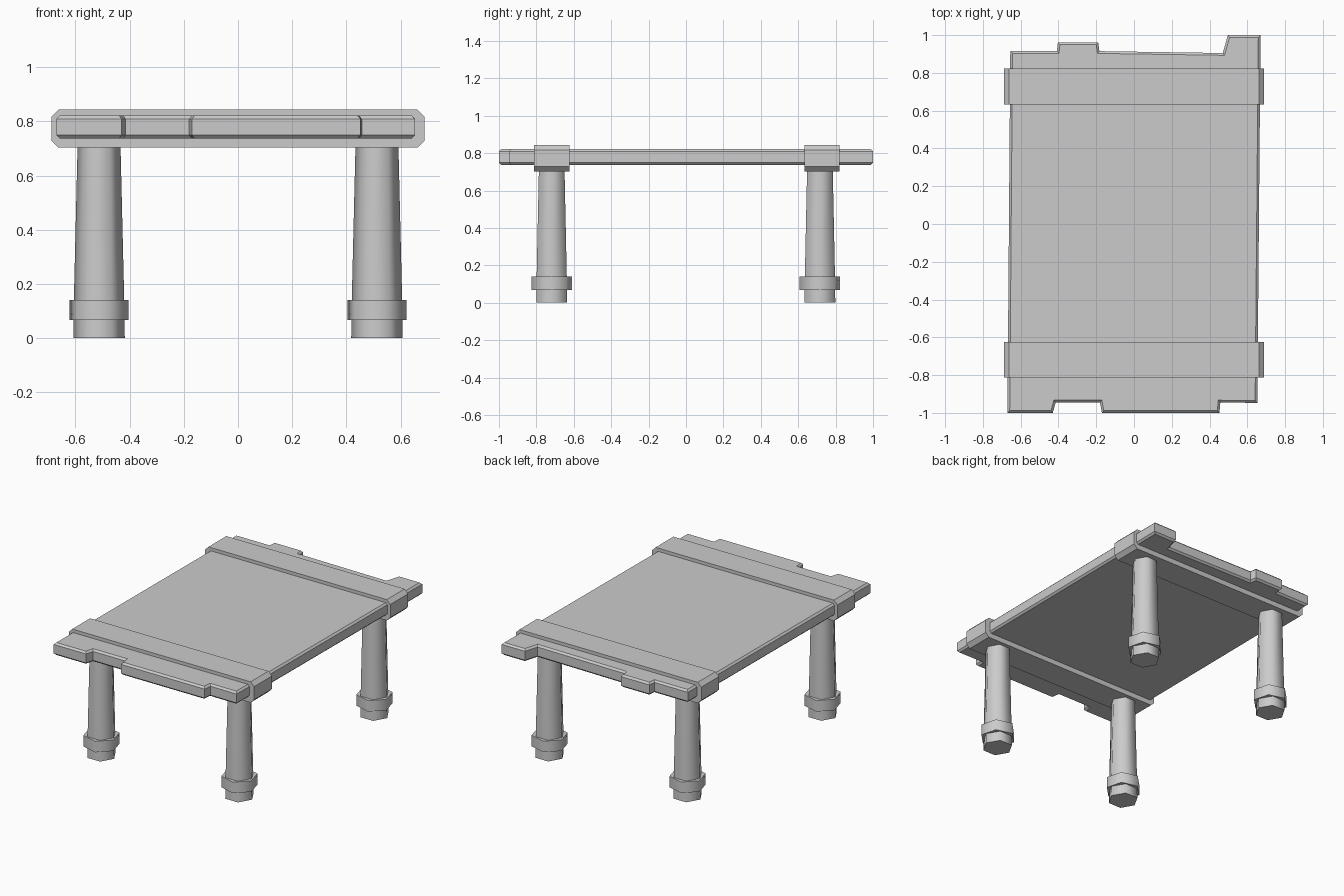
import bpy, bmesh
from math import cos, sin, pi, radians
from mathutils import Vector

if "Cube" in bpy.data.objects:
    bpy.data.objects.remove(bpy.data.objects["Cube"])


def finish(bm, name, smooth=False):
    bmesh.ops.recalc_face_normals(bm, faces=bm.faces)
    mesh = bpy.data.meshes.new(name)
    bm.to_mesh(mesh)
    bm.free()
    obj = bpy.data.objects.new(name, mesh)
    bpy.context.collection.objects.link(obj)
    if smooth:
        bpy.context.view_layer.objects.active = obj
        obj.select_set(True)
        bpy.ops.object.shade_smooth_by_angle(angle=radians(65))
        obj.select_set(False)
    return obj


def prism(name, points, depth, chamfer=0):
    """Extrude a 3D outline along depth, optionally chamfering the cap rims."""
    bm = bmesh.new()
    start = bm.faces.new([bm.verts.new(p) for p in points])
    result = bmesh.ops.extrude_face_region(bm, geom=[start], use_keep_orig=True)
    moved = [g for g in result["geom"] if isinstance(g, bmesh.types.BMVert)]
    bmesh.ops.translate(bm, verts=moved, vec=Vector(depth))
    if chamfer:
        rims = [e for e in bm.edges if abs(e.verts[0].co.z - e.verts[1].co.z) < 1e-5]
        bmesh.ops.bevel(bm, geom=rims, offset=chamfer, segments=1, affect='EDGES')
    return finish(bm, name)


def hex_post(name, x, y, profile, turn=0):
    """Six-sided solid from (radius, height) pairs."""
    bm = bmesh.new()
    rings = [[bm.verts.new((x + r * cos(turn + i * pi / 3), y + r * sin(turn + i * pi / 3), z))
              for i in range(6)] for r, z in profile]
    for low, high in zip(rings, rings[1:]):
        for i in range(6):
            j = (i + 1) % 6
            bm.faces.new((low[i], low[j], high[j], high[i]))
    bm.faces.new(rings[0])
    bm.faces.new(rings[-1])
    return finish(bm, name, smooth=True)


# Worn plank top with notched ends
outline = [(-0.67, -1), (-0.43, -1), (-0.415, -0.945), (-0.18, -0.945), (-0.17, -1),
           (0.452, -1), (0.457, -0.945), (0.653, -0.947), (0.67, 1), (0.497, 1),
           (0.47, 0.905), (-0.183, 0.915), (-0.19, 0.962), (-0.403, 0.962),
           (-0.408, 0.915), (-0.655, 0.915)]
prism("table_top", [(x, y, 0.737) for x, y in outline], (0, 0, 0.084), 0.012)

# Chamfered bands wrapped around the top
w, lo, hi, c = 0.689, 0.703, 0.843, 0.026
section = [(-w + c, lo), (w - c, lo), (w, lo + c), (w, hi - c),
           (w - c, hi), (-w + c, hi), (-w, hi - c), (-w, lo + c)]
for name, y in (("front_band", -0.813), ("back_band", 0.633)):
    prism(name, [(x, y, z) for x, z in section], (0, 0.189, 0))

# Tapered legs with ankle collars
for side, x in (("left", -0.513), ("right", 0.513)):
    for end, y in (("front", -0.718), ("back", 0.716)):
        hex_post(f"{end}_{side}_leg", x, y, [(0.095, 0), (0.093, 0.14), (0.079, 0.72)])
        hex_post(f"{end}_{side}_collar", x, y, [(0.112, 0.067), (0.112, 0.141)], radians(-15))
